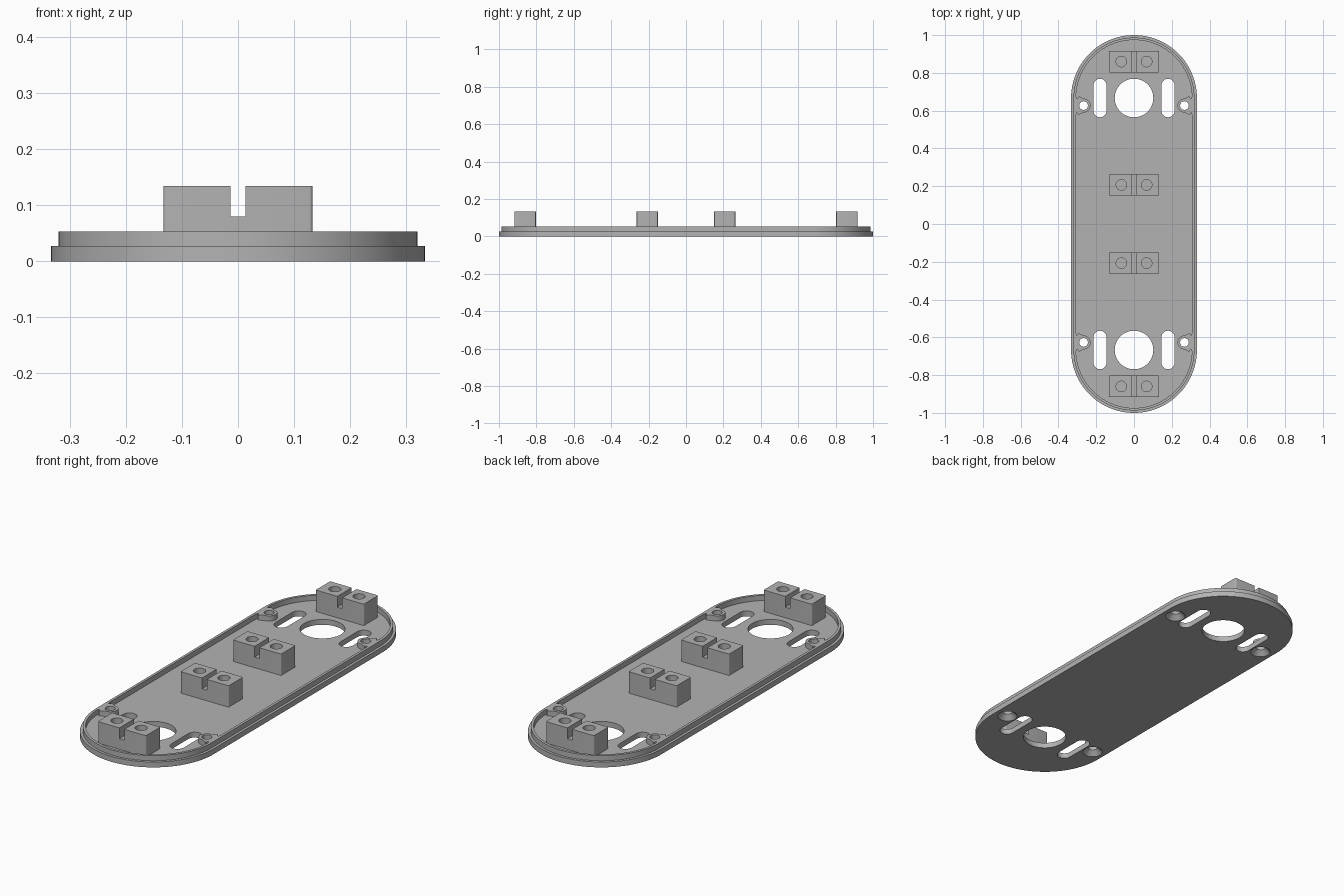
import bpy, bmesh, math
from mathutils import Matrix

if "Cube" in bpy.data.objects:
    bpy.data.objects.remove(bpy.data.objects["Cube"])

END = 0.667          # y of the rounded end centres
STEP, RIM, TOP = 0.027, 0.053, 0.134

grey = bpy.data.materials.new("plain grey")
grey.use_nodes = True
grey.diffuse_color = (0.45, 0.45, 0.45, 1)
grey.node_tree.nodes["Principled BSDF"].inputs["Base Color"].default_value = grey.diffuse_color


def make_object(name, bm):
    bmesh.ops.recalc_face_normals(bm, faces=bm.faces[:])
    mesh = bpy.data.meshes.new(name)
    bm.to_mesh(mesh)
    bm.free()
    mesh.materials.append(grey)
    obj = bpy.data.objects.new(name, mesh)
    bpy.context.collection.objects.link(obj)
    return obj


def stadium(radius, half, steps=32):
    """Outline of a slot shape lying along y; half = 0 gives a circle."""
    pts = []
    for side in (0, 1):
        for i in range(steps + 1 if half else steps):
            a = math.pi * (side + i / steps)
            pts.append((radius * math.cos(a), radius * math.sin(a) + (half if side == 0 else -half)))
    return pts


def loft(bm, levels, centre=(0, 0)):
    """Skin equal-length outlines, each given with its height, and cap both ends."""
    rings = [[bm.verts.new((x + centre[0], y + centre[1], z)) for x, y in pts] for pts, z in levels]
    for low, high in zip(rings, rings[1:]):
        for i in range(len(low)):
            j = (i + 1) % len(low)
            bm.faces.new((low[i], low[j], high[j], high[i]))
    bm.faces.new(rings[0][::-1])
    bm.faces.new(rings[-1])


def combine(obj, tool, operation):
    mod = obj.modifiers.new(operation.lower(), "BOOLEAN")
    mod.operation, mod.solver, mod.object = operation, "EXACT", tool
    bpy.context.view_layer.objects.active = obj
    bpy.ops.object.modifier_apply(modifier=mod.name)
    bpy.data.objects.remove(tool)


def smooth(obj):
    bpy.ops.object.select_all(action="DESELECT")
    obj.select_set(True)
    bpy.context.view_layer.objects.active = obj
    bpy.ops.object.shade_smooth_by_angle(angle=math.radians(30))


# Base plate with a stepped raised rim
outer, rim, inner = (stadium(r, END, 48) for r in (0.333, 0.32, 0.307))
bm = bmesh.new()
loft(bm, [(outer, 0), (outer, STEP), (rim, STEP), (rim, RIM), (inner, RIM), (inner, STEP)])
plate = make_object("base_plate", bm)

# Screw bosses growing out of the rim, with small fillets at the wall
BOSS_X, BOSS_Y, BOSS_R, FILLET = 0.267, 0.627, 0.037, 0.013
half_outline = [(0.312, BOSS_R + FILLET), (0.307, BOSS_R + FILLET)]
for i in range(1, 6):
    a = math.pi / 2 * i / 5
    half_outline.append((0.307 - FILLET * math.sin(a), BOSS_R + FILLET * (1 - math.cos(a))))
for i in range(13):
    a = math.pi / 2 * (1 + i / 12)
    half_outline.append((BOSS_X + BOSS_R * math.cos(a), BOSS_R * math.sin(a)))
outline = half_outline + [(x, -y) for x, y in half_outline[-2::-1]]
corners = [(sx, sy) for sx in (-1, 1) for sy in (-1, 1)]
bm = bmesh.new()
for sx, sy in corners:
    loft(bm, [([(sx * x, y) for x, y in outline], z) for z in (0.015, RIM)], (0, sy * BOSS_Y))
combine(plate, make_object("screw_bosses", bm), "UNION")

# Large round openings, long slots and countersunk screw holes
bm = bmesh.new()
for sy in (-1, 1):
    loft(bm, [(stadium(0.102, 0), z) for z in (-0.1, 0.2)], (0, sy * END))
for sx, sy in corners:
    loft(bm, [(stadium(0.0345, 0.0675, 16), z) for z in (-0.1, 0.2)], (sx * 0.18, sy * END))
    sink = [(0.047, -0.1), (0.047, 0), (0.023, 0.024), (0.023, 0.2)]
    loft(bm, [(stadium(r, 0, 16), z) for r, z in sink], (sx * BOSS_X, sy * BOSS_Y))
combine(plate, make_object("opening_cutter", bm), "DIFFERENCE")
smooth(plate)

# Four notched mounting blocks, each with two blind holes
WIDE, DEEP, NOTCH, NOTCH_Z = 0.133, 0.057, 0.0135, 0.08
profile = [(-WIDE, 0.02), (WIDE, 0.02), (WIDE, TOP), (NOTCH, TOP),
           (NOTCH, NOTCH_Z), (-NOTCH, NOTCH_Z), (-NOTCH, TOP), (-WIDE, TOP)]
block_names = ("front_block", "front_middle_block", "back_middle_block", "back_block")
for name, y in zip(block_names, (-0.86, -0.207, 0.207, 0.86)):
    bm = bmesh.new()
    loft(bm, [(profile, z) for z in (-DEEP, DEEP)])
    bm.transform(Matrix.Translation((0, y, 0)) @ Matrix.Rotation(math.pi / 2, 4, "X"))
    posts = [e for e in bm.edges
             if all(abs(abs(v.co.x) - WIDE) < 1e-4 for v in e.verts)
             and abs(e.verts[0].co.z - e.verts[1].co.z) > 0.05]
    bmesh.ops.bevel(bm, geom=posts, offset=0.006, segments=4, profile=0.5, affect="EDGES")
    block = make_object(name, bm)
    bm = bmesh.new()
    for sx in (-1, 1):
        loft(bm, [(stadium(0.028, 0, 16), z) for z in (STEP + 0.003, 0.2)], (sx * 0.067, y))
    combine(block, make_object("hole_cutter", bm), "DIFFERENCE")
    smooth(block)
